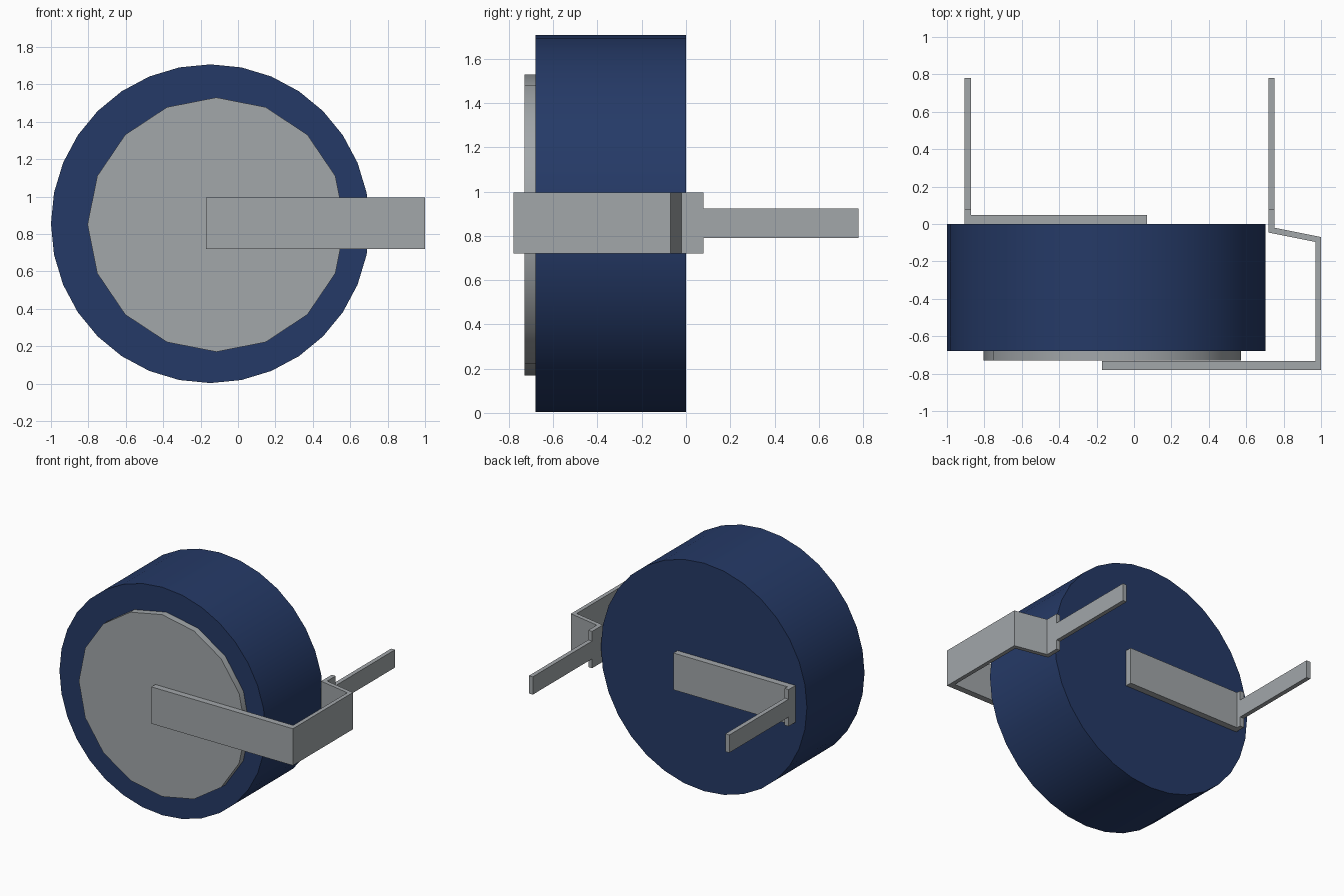
import bpy, bmesh, math
from mathutils import Matrix

cube = bpy.data.objects.get("Cube")
if cube:
    bpy.data.objects.remove(cube, do_unlink=True)


def material(name, rgb):
    m = bpy.data.materials.new(name)
    m.use_nodes = True
    m.diffuse_color = (*rgb, 1)
    m.node_tree.nodes["Principled BSDF"].inputs["Base Color"].default_value = (*rgb, 1)
    return m


blue = material("dark_blue", (0.0185, 0.042, 0.135))
metal = material("tab_grey", (0.36, 0.385, 0.40))


def finish(name, bm, mat):
    bmesh.ops.recalc_face_normals(bm, faces=bm.faces[:])
    mesh = bpy.data.meshes.new(name)
    bm.to_mesh(mesh)
    bm.free()
    mesh.materials.append(mat)
    ob = bpy.data.objects.new(name, mesh)
    bpy.context.collection.objects.link(ob)
    return ob


def disc(name, sides, cx, cz, rx, rz, y0, y1, mat):
    """Cylinder lying along y, with smooth walls and sharp rims."""
    bm = bmesh.new()
    pts = [(cx + rx * math.cos(2 * math.pi * i / sides), y0,
            cz + rz * math.sin(2 * math.pi * i / sides)) for i in range(sides)]
    face = bm.faces.new([bm.verts.new(p) for p in pts])
    ext = bmesh.ops.extrude_face_region(bm, geom=[face], use_keep_orig=True)
    bmesh.ops.translate(bm, vec=(0, y1 - y0, 0),
                        verts=[v for v in ext["geom"] if isinstance(v, bmesh.types.BMVert)])
    ob = finish(name, bm, mat)
    bpy.ops.object.select_all(action='DESELECT')
    ob.select_set(True)
    bpy.context.view_layer.objects.active = ob
    bpy.ops.object.shade_smooth_by_angle(angle=math.radians(30))
    return ob


def strip(name, outline, z0, z1):
    """Bent sheet metal: an outline in plan, extruded upwards."""
    bm = bmesh.new()
    face = bm.faces.new([bm.verts.new((x, y, z0)) for x, y in outline])
    ext = bmesh.ops.extrude_face_region(bm, geom=[face], use_keep_orig=True)
    bmesh.ops.translate(bm, vec=(0, 0, z1 - z0),
                        verts=[v for v in ext["geom"] if isinstance(v, bmesh.types.BMVert)])
    return finish(name, bm, mat=metal)


# Cell body and its raised front contact
disc("cell_body", 32, -0.148, 0.855, 0.852, 0.852, -0.68, 0.0, blue)
disc("front_contact", 16, -0.116, 0.85, 0.689, 0.68, -0.73, -0.68, metal)

TAB_LOW, TAB_HIGH = 0.72, 0.995
PIN_LOW, PIN_HIGH = 0.79, 0.923
SHOULDER, TIP = 0.08, 0.78

# Front tab wraps round the side of the cell towards the back
strip("front_tab", [
    (-0.17, -0.78), (1.0, -0.78), (1.0, -0.07), (0.752, -0.02),
    (0.752, SHOULDER), (0.72, SHOULDER), (0.72, -0.046),
    (0.97, -0.096), (0.97, -0.733), (-0.17, -0.733)], TAB_LOW, TAB_HIGH)

# Back tab lies flat on the rear face and bends outwards
strip("back_tab", [
    (-0.905, 0.0), (0.07, 0.0), (0.07, 0.048), (-0.872, 0.048),
    (-0.872, SHOULDER), (-0.905, SHOULDER)], TAB_LOW, TAB_HIGH)

# Narrow solder pins
for name, x0, x1 in (("front_tab_pin", 0.72, 0.752), ("back_tab_pin", -0.905, -0.872)):
    strip(name, [(x0, SHOULDER), (x1, SHOULDER), (x1, TIP), (x0, TIP)], PIN_LOW, PIN_HIGH)
